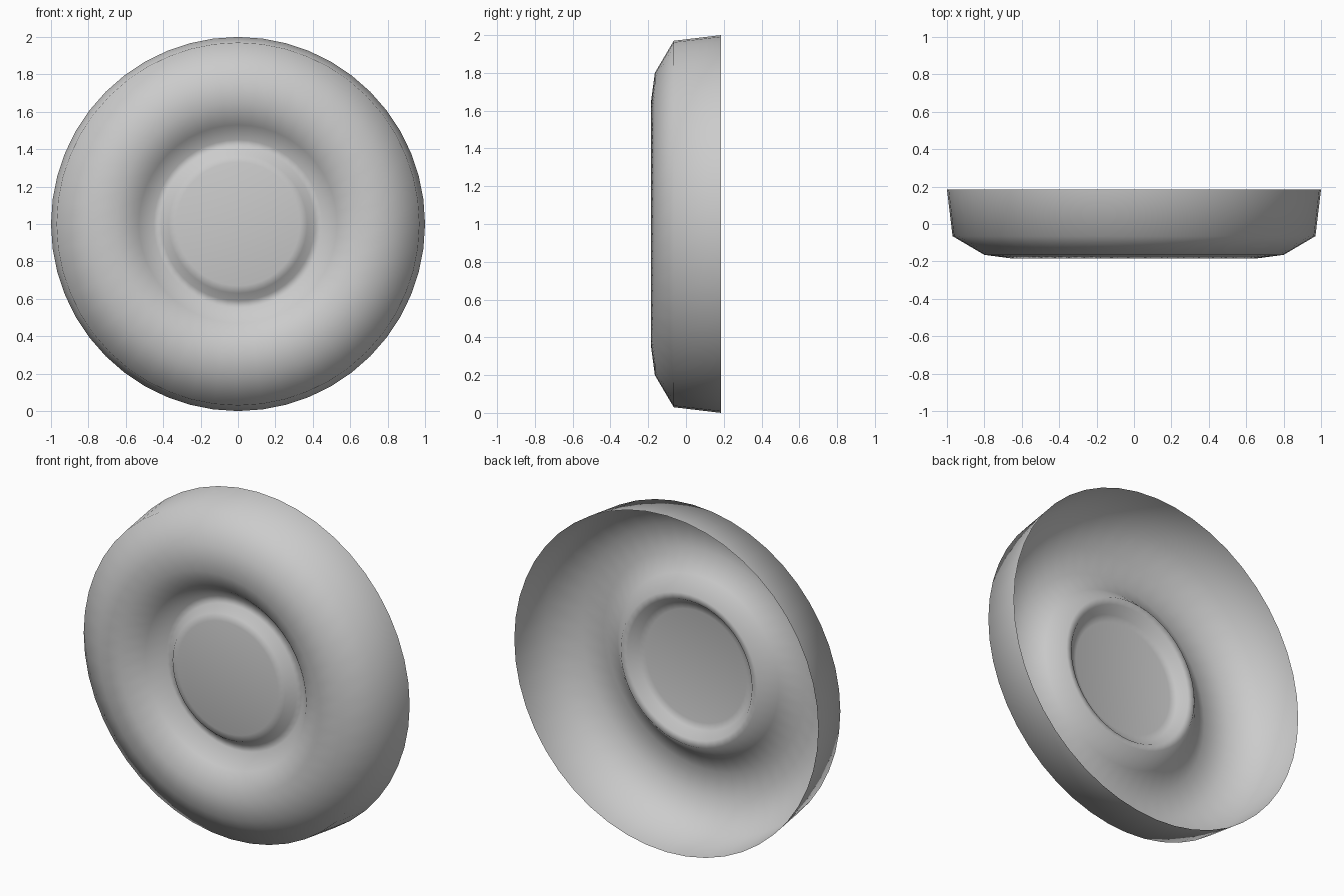
import bpy, bmesh
from math import radians
from mathutils import Matrix, Vector

cube = bpy.data.objects.get("Cube")
if cube:
    bpy.data.objects.remove(cube, do_unlink=True)

# Single grey material
grey = bpy.data.materials.new("plain grey")
grey.use_nodes = True
colour = (0.6, 0.6, 0.6, 1)
grey.diffuse_color = colour
grey.node_tree.nodes["Principled BSDF"].inputs["Base Color"].default_value = colour

SEGMENTS = 48
# (radius, depth): open back rim, side wall, rounded front, groove, centre disc
PROFILE = [(1, 0.185), (0.97, -0.065), (0.8, -0.165), (0.65, -0.185),
           (0.53, -0.115), (0.45, -0.03), (0.41, -0.035),
           (0.37, -0.085), (0.33, -0.095)]

# Lathe the profile around the front-to-back axis
bm = bmesh.new()
points = [bm.verts.new((r, y, 0)) for r, y in PROFILE]
edges = [bm.edges.new(pair) for pair in zip(points, points[1:])]
bmesh.ops.spin(bm, geom=points + edges, cent=(0, 0, 0), axis=(0, 1, 0),
               angle=radians(360), steps=SEGMENTS, use_merge=True)
bmesh.ops.remove_doubles(bm, verts=bm.verts[:], dist=0.0001)

# Close the flat centre disc, leaving the back open
inner_radius = PROFILE[-1][0]
hub = [e for e in bm.edges if e.is_boundary
       and all(v.co.length < inner_radius + 0.1 for v in e.verts)]
bmesh.ops.contextual_create(bm, geom=hub)
bmesh.ops.recalc_face_normals(bm, faces=bm.faces[:])
disc = max(bm.faces, key=lambda f: len(f.verts))
if disc.normal.y > 0:
    bmesh.ops.reverse_faces(bm, faces=bm.faces[:])
for f in bm.faces:
    f.smooth = True
bmesh.ops.transform(bm, matrix=Matrix.Translation(Vector((0, 0, 1))), verts=bm.verts[:])

mesh = bpy.data.meshes.new("dished_cap")
bm.to_mesh(mesh)
bm.free()
mesh.materials.append(grey)
cap = bpy.data.objects.new("dished_cap", mesh)
bpy.context.collection.objects.link(cap)
